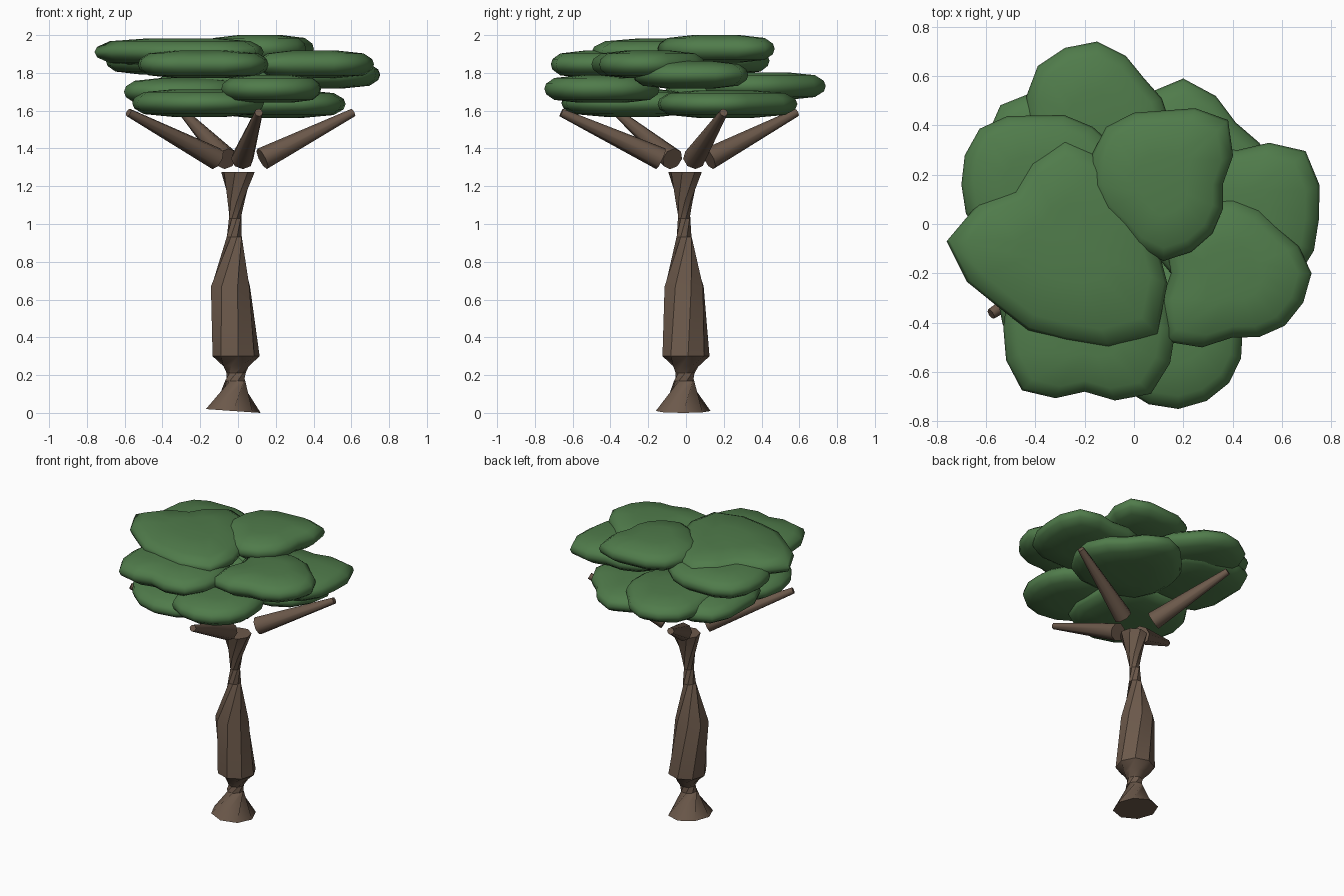
import bpy, bmesh, math
from mathutils import Vector

if "Cube" in bpy.data.objects:
    bpy.data.objects.remove(bpy.data.objects["Cube"])


def material(name, rgb):
    m = bpy.data.materials.new(name)
    m.diffuse_color = (*rgb, 1)
    m.use_nodes = True
    m.node_tree.nodes["Principled BSDF"].inputs["Base Color"].default_value = m.diffuse_color
    return m


BARK = material("bark", (0.15, 0.10, 0.07))
LEAF = material("leaf", (0.08, 0.20, 0.07))


def loft(name, rings, mat, angle):
    """Skin a list of equal-length point rings and cap both ends."""
    bm = bmesh.new()
    loops = [[bm.verts.new(p) for p in ring] for ring in rings]
    n = len(loops[0])
    for a, b in zip(loops, loops[1:]):
        for i in range(n):
            j = (i + 1) % n
            bm.faces.new((a[i], a[j], b[j], b[i]))
    bm.faces.new(loops[0][::-1])
    bm.faces.new(loops[-1])
    bmesh.ops.recalc_face_normals(bm, faces=bm.faces)
    me = bpy.data.meshes.new(name)
    bm.to_mesh(me)
    bm.free()
    me.materials.append(mat)
    ob = bpy.data.objects.new(name, me)
    bpy.context.collection.objects.link(ob)
    bpy.ops.object.select_all(action='DESELECT')
    ob.select_set(True)
    bpy.context.view_layer.objects.active = ob
    bpy.ops.object.shade_smooth_by_angle(angle=math.radians(angle))
    return ob


# twisted trunk: height, centre x, centre y, radius, twist in degrees
profile = [(0.01, -0.025, -0.015, 0.145, 0), (0.17, -0.015, -0.01, 0.055, 60),
           (0.21, -0.01, -0.005, 0.05, 90), (0.25, -0.01, 0, 0.075, 115),
           (0.30, -0.01, 0, 0.125, 140), (0.67, -0.04, -0.01, 0.11, 155),
           (0.93, -0.02, -0.01, 0.043, 200), (1.03, -0.015, -0.01, 0.034, 240),
           (1.12, -0.01, -0.01, 0.045, 275), (1.275, 0, -0.005, 0.09, 305)]
trunk = []
for z, cx, cy, r, tw in profile:
    tilt = 0.07 if z < 0.1 else 0
    ring = []
    for k in range(8):
        a = math.radians(tw + 45 * k)
        ring.append((cx + r * math.cos(a), cy + r * math.sin(a), z - tilt * r * math.cos(a)))
    trunk.append(ring)
loft("trunk", trunk, BARK, 40)

# tapered branches fanning out above the trunk
for i, tip in enumerate([(0.61, 0.20), (-0.29, 0.585), (-0.58, -0.365), (0.11, -0.66)]):
    d = Vector((*tip, 0)).normalized()
    start = d * 0.135 + Vector((0, 0, 1.345))
    end = Vector((*tip, 1.59))
    axis = (end - start).normalized()
    side = axis.cross(Vector((0, 0, 1))).normalized()
    up = side.cross(axis)
    rings = [[c + r * (side * math.cos(k * math.pi / 4) + up * math.sin(k * math.pi / 4))
              for k in range(8)] for c, r in ((start, 0.06), (end, 0.022))]
    loft(f"branch_{i + 1}", rings, BARK, 50)


# flat leaf pads: radii are sampled every 45 degrees from +x
def pad(name, x, y, z, *radii):
    fine = []
    for a, b in zip(radii, radii[1:] + radii[:1]):
        fine += [a, (a + b) / 2]
    n = len(fine)
    rings = []
    for f, h in ((0.4, -.073), (0.83, -.058), (0.97, -.028), (1, 0),
                 (0.97, .028), (0.83, .058), (0.4, .073)):
        rings.append([(x + f * r * math.cos(math.tau * k / n),
                       y + f * r * math.sin(math.tau * k / n), z + h)
                      for k, r in enumerate(fine)])
    loft(name, rings, LEAF, 60)


pad("leaf_pad_top_left", -.28, -.07, 1.91, .37, .34, .41, .29, .48, .38, .40, .53)
pad("leaf_pad_top_right", .12, .16, 1.927, .24, .37, .30, .33, .30, .25, .31, .28)
pad("leaf_pad_right", .42, .02, 1.79, .33, .39, .28, .35, .38, .35, .30, .34)
pad("leaf_pad_front_right", .40, -.20, 1.845, .32, .26, .30, .33, .25, .39, .26, .30)
pad("leaf_pad_front", -.20, -.42, 1.845, .37, .36, .30, .35, .33, .36, .26, .38)
pad("leaf_pad_low_front", .18, -.44, 1.715, .26, .28, .30, .30, .26, .32, .31, .29)
pad("leaf_pad_left", -.40, .16, 1.865, .40, .33, .28, .32, .30, .31, .35, .35)
pad("leaf_pad_back", -.15, .40, 1.73, .30, .27, .34, .34, .28, .35, .35, .35)
pad("leaf_pad_bottom_back", .20, .20, 1.635, .37, .30, .39, .33, .35, .40, .35, .38)
pad("leaf_pad_bottom_front", -.20, -.27, 1.64, .33, .38, .30, .36, .36, .36, .39, .40)
pad("leaf_pad_low_left", -.28, .22, 1.70, .30, .35, .31, .37, .32, .38, .33, .35)
